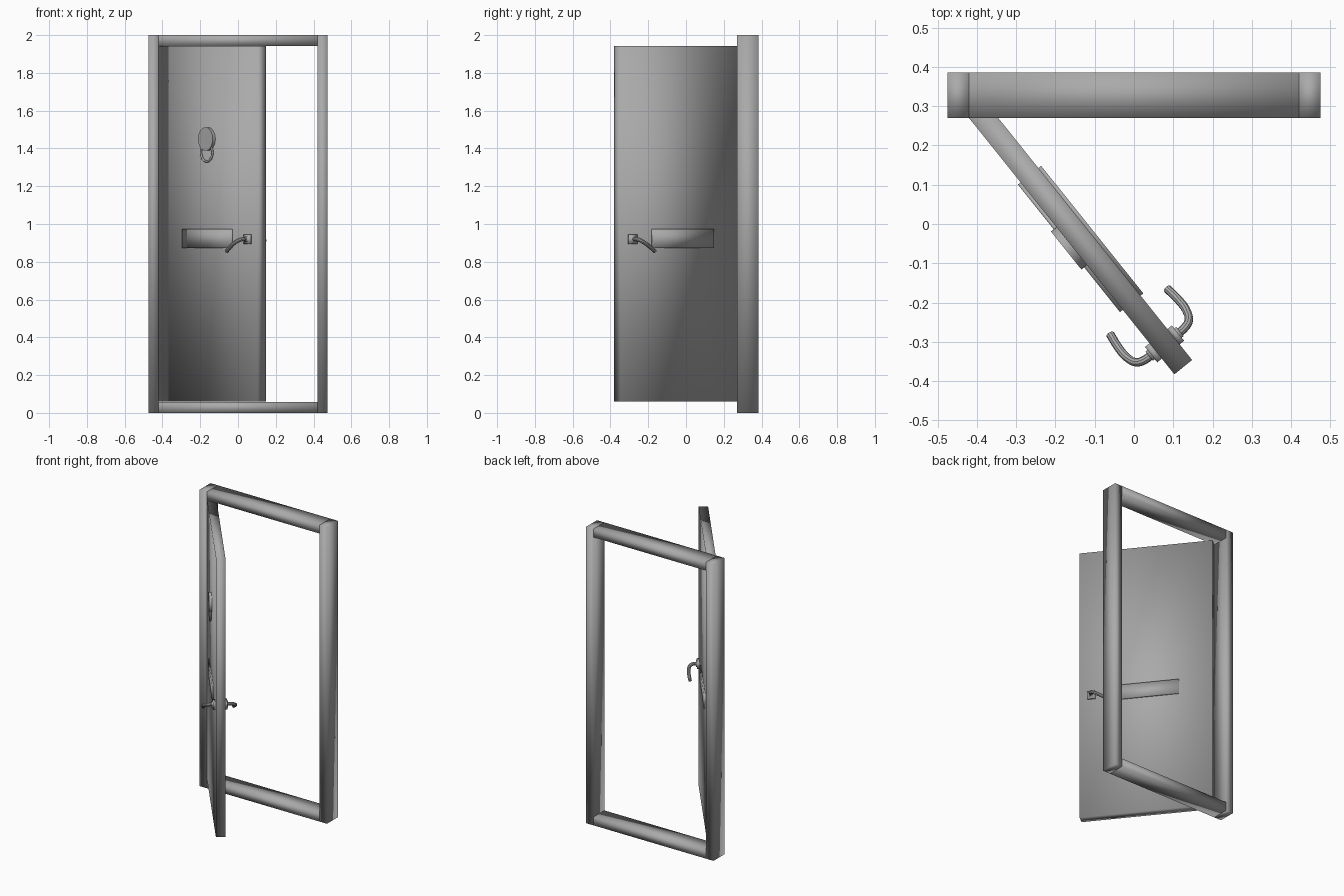
import bpy
import math
from mathutils import Matrix, Vector

cube = bpy.data.objects.get("Cube")
if cube:
    bpy.data.objects.remove(cube)

grey = bpy.data.materials.new("plain grey")
grey.use_nodes = True
grey.diffuse_color = (0.4, 0.4, 0.4, 1)
grey.node_tree.nodes["Principled BSDF"].inputs["Base Color"].default_value = (0.4, 0.4, 0.4, 1)

WORLD = Matrix.Identity(4)
# Door space: x along the leaf from the hinge, y from the outer face inwards
DOOR = Matrix.Translation((-0.42, 0.27, 0)) @ Matrix.Rotation(math.radians(-51.3), 4, "Z")
WIDTH, THICK = 0.836, 0.058


def finish(name, space):
    obj = bpy.context.object
    obj.name = name
    obj.data.materials.clear()
    obj.data.materials.append(grey)
    obj.matrix_world = space @ obj.matrix_basis
    return obj


def box(name, lo, hi, space=WORLD):
    lo, hi = Vector(lo), Vector(hi)
    bpy.ops.mesh.primitive_cube_add(size=1)
    obj = bpy.context.object
    obj.data.transform(Matrix.Diagonal((*(hi - lo), 1)))
    obj.location = (lo + hi) / 2
    bpy.ops.object.shade_smooth()
    return finish(name, space)


# Frame
BACK, FRONT, POST, RAIL = 0.385, 0.27, 0.42, 0.057
for side, sign in (("right", -1), ("left", 1)):
    x0, x1 = sorted((sign * POST, sign * 0.475))
    box(side + "_post", (x0, FRONT, 0), (x1, BACK, 2))
box("sill", (-POST, FRONT, 0), (POST, BACK, RAIL))
box("head_rail", (-POST, FRONT, 2 - RAIL), (POST, BACK, 2))

# Open door leaf
box("door_leaf", (0, 0, 0.06), (WIDTH, THICK, 1.943), DOOR)

# Letter plates on both faces
box("outer_letter_plate", (0.21, -0.009, 0.873), (0.626, 0.002, 0.973), DOOR)
box("inner_letter_plate", (0.21, THICK - 0.002, 0.873), (0.626, THICK + 0.009, 0.973), DOOR)

# Knocker: round plate and hanging ring
bpy.ops.mesh.primitive_cylinder_add(vertices=32, radius=0.062, depth=0.019,
                                    location=(WIDTH / 2, -0.0085, 1.45),
                                    rotation=(math.pi / 2, 0, 0))
bpy.ops.object.shade_smooth_by_angle()
finish("knocker_plate", DOOR)
bpy.ops.mesh.primitive_torus_add(major_segments=32, minor_segments=10,
                                 major_radius=0.048, minor_radius=0.006,
                                 location=(WIDTH / 2, -0.009, 1.379),
                                 rotation=(math.pi / 2, 0, 0))
bpy.ops.object.shade_smooth()
finish("knocker_ring", DOOR)

# Lever handles, mirrored across the leaf
LEVER = [(0.76, 0, 0.92), (0.76, 0.036, 0.92), (0.752, 0.056, 0.915),
         (0.73, 0.067, 0.902), (0.70, 0.069, 0.884), (0.655, 0.064, 0.856)]


def handle(name, face, out):
    def place(p):
        return Vector((p[0], face + out * p[1], p[2]))

    for part, half, depth in (("rose", 0.025, 0.015), ("collar", 0.015, 0.021)):
        y0, y1 = sorted((face, face + out * depth))
        box(name + "_" + part, (0.76 - half, y0, 0.92 - half),
            (0.76 + half, y1, 0.92 + half), DOOR)

    curve = bpy.data.curves.new(name + "_lever", "CURVE")
    curve.dimensions = "3D"
    curve.bevel_depth = 0.011
    curve.bevel_resolution = 3
    curve.resolution_u = 5
    curve.use_fill_caps = True
    spline = curve.splines.new("BEZIER")
    spline.bezier_points.add(len(LEVER) - 1)
    for point, p in zip(spline.bezier_points, LEVER):
        point.co = place(p)
        point.handle_left_type = point.handle_right_type = "AUTO"
    obj = bpy.data.objects.new(name + "_lever", curve)
    bpy.context.collection.objects.link(obj)
    bpy.ops.object.select_all(action="DESELECT")
    obj.select_set(True)
    bpy.context.view_layer.objects.active = obj
    bpy.ops.object.convert(target="MESH")
    bpy.ops.object.shade_smooth_by_angle()
    finish(name + "_lever", DOOR)


handle("outer_handle", 0, -1)
handle("inner_handle", THICK, 1)
